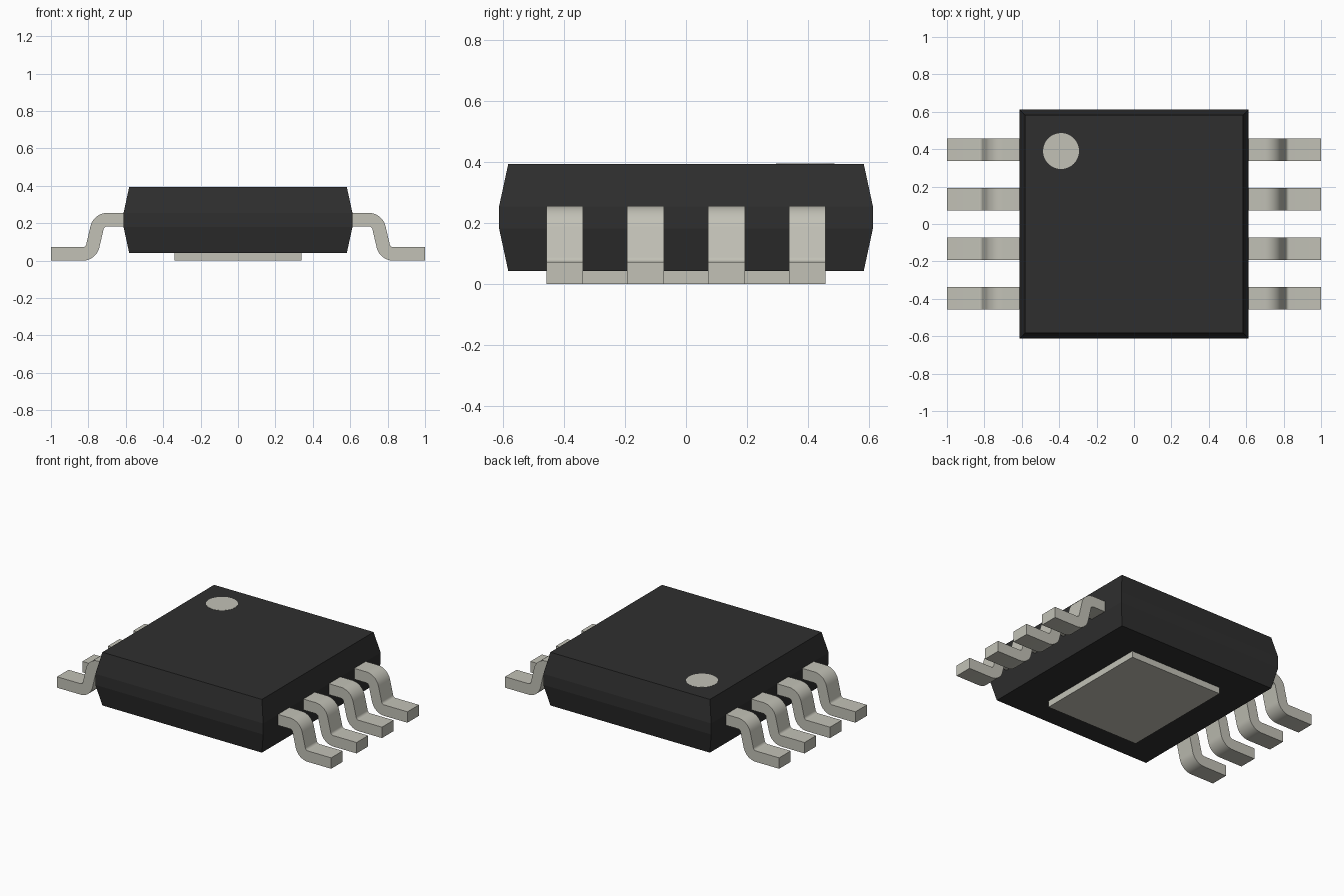
import bpy, bmesh, math

cube = bpy.data.objects.get("Cube")
if cube:
    bpy.data.objects.remove(cube, do_unlink=True)


def make_material(name, rgb, rough, metallic=0.0):
    m = bpy.data.materials.new(name)
    m.use_nodes = True
    m.diffuse_color = (*rgb, 1)
    bsdf = m.node_tree.nodes["Principled BSDF"]
    bsdf.inputs["Base Color"].default_value = (*rgb, 1)
    bsdf.inputs["Roughness"].default_value = rough
    return m


black = make_material("black plastic", (0.028, 0.028, 0.028), 0.6)
metal = make_material("pale grey metal", (0.54, 0.535, 0.47), 0.4)


def loft(name, rings, mat, smooth=False):
    """Join matching closed rings of points and cap both ends."""
    bm = bmesh.new()
    loops = [[bm.verts.new(p) for p in ring] for ring in rings]
    n = len(loops[0])
    for a, b in zip(loops, loops[1:]):
        for i in range(n):
            j = (i + 1) % n
            bm.faces.new((a[i], a[j], b[j], b[i]))
    bm.faces.new(loops[0])
    bm.faces.new(loops[-1])
    bmesh.ops.recalc_face_normals(bm, faces=bm.faces)
    mesh = bpy.data.meshes.new(name)
    bm.to_mesh(mesh)
    bm.free()
    mesh.materials.append(mat)
    ob = bpy.data.objects.new(name, mesh)
    bpy.context.collection.objects.link(ob)
    if smooth:
        bpy.ops.object.select_all(action='DESELECT')
        ob.select_set(True)
        bpy.context.view_layer.objects.active = ob
        bpy.ops.object.shade_smooth_by_angle(angle=math.radians(30))
    return ob


def rect(hx, hy, z):
    return [(-hx, -hy, z), (hx, -hy, z), (hx, hy, z), (-hx, hy, z)]


def circle(cx, cy, r, z, n=48):
    return [(cx + r * math.cos(2 * math.pi * i / n),
             cy + r * math.sin(2 * math.pi * i / n), z) for i in range(n)]


# Moulded body with a vertical belt and drafted sides
BOTTOM, TOP = 0.042, 0.393
loft("body", [rect(0.582, 0.582, BOTTOM), rect(0.612, 0.612, 0.181),
              rect(0.612, 0.612, 0.254), rect(0.582, 0.582, TOP)], black)

# Thermal pad underneath
loft("thermal_pad", [rect(0.34, 0.39, 0.0), rect(0.34, 0.39, BOTTOM + 0.01)], metal)

# Round first-pin marker, a thin plate on the top
loft("pin_marker", [circle(-0.39, 0.39, 0.096, TOP - 0.003),
                    circle(-0.39, 0.39, 0.096, TOP + 0.001)], metal)

# Gull-wing lead: centre line points with their normals, in x and z
HALF, R, TILT, STEPS = 0.036, 0.055, 13, 10
path = [(0.58, 0.164 + R, 90)]
angles = [90 + (TILT - 90) * i / STEPS for i in range(STEPS + 1)]
for a in angles:                      # upper bend
    t = math.radians(a)
    path.append((0.70 + R * math.cos(t), 0.164 + R * math.sin(t), a))
for a in reversed(angles):            # lower bend
    t = math.radians(a)
    path.append((0.83 - R * math.cos(t), 0.091 - R * math.sin(t), a))
path.append((1.0, 0.091 - R, 90))


def lead_section(x, z, angle, side, y, hw=0.06):
    nx, nz = math.cos(math.radians(angle)), math.sin(math.radians(angle))
    return [(side * (x + k * HALF * nx), y + w * hw, z + k * HALF * nz)
            for k, w in ((1, -1), (1, 1), (-1, 1), (-1, -1))]


# Four leads on each side
for side, label in ((1, "left"), (-1, "right")):
    for i in range(4):
        y = (i - 1.5) * 0.265
        loft(f"{label}_lead_{i + 1}",
             [lead_section(*p, side, y) for p in path], metal, smooth=True)
